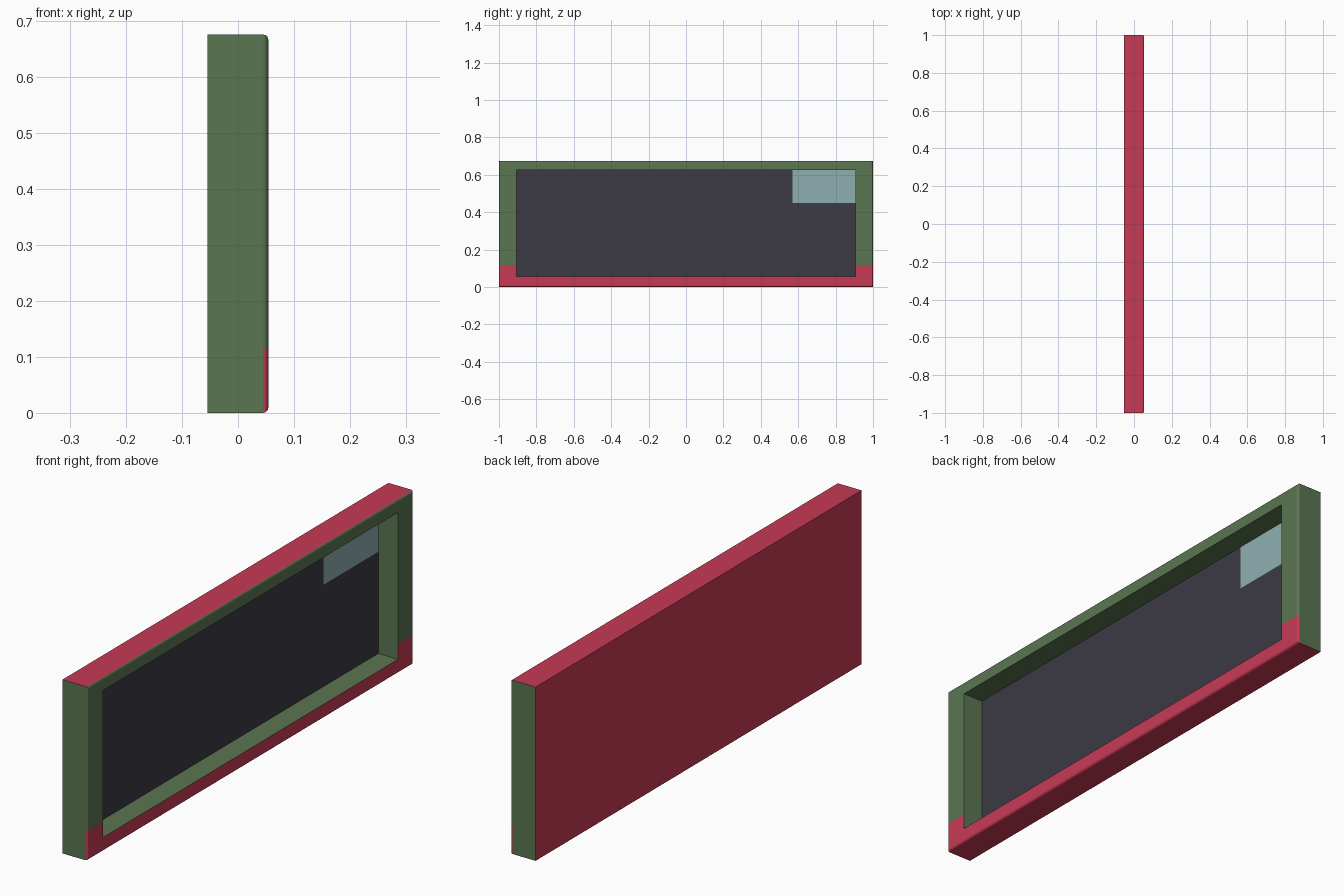
import bpy, bmesh
from mathutils import Vector

if "Cube" in bpy.data.objects:
    bpy.data.objects.remove(bpy.data.objects["Cube"])

X0, X1, H = -0.054, 0.054, 0.675      # back, front, height
SCREEN_X = -0.031                     # depth of the recessed screen
OY, OZ0, OZ1 = 0.905, 0.055, 0.625    # opening
BAND_Z = 0.115                        # top of the red lower band


def lin(c):
    c /= 255
    return c / 12.92 if c <= 0.04045 else ((c + 0.055) / 1.055) ** 2.4


def material(name, r, g, b):
    m = bpy.data.materials.new(name)
    m.diffuse_color = (lin(r), lin(g), lin(b), 1)
    m.use_nodes = True
    m.node_tree.nodes["Principled BSDF"].inputs["Base Color"].default_value = m.diffuse_color
    return m


green = material("green", 91, 118, 81)
red = material("red", 200, 58, 86)
dark = material("dark_glass", 60, 58, 68)
pale = material("pale_blue", 142, 176, 176)


def make_object(name, bm, mats):
    me = bpy.data.meshes.new(name)
    bm.to_mesh(me)
    bm.free()
    for m in mats:
        me.materials.append(m)
    ob = bpy.data.objects.new(name, me)
    bpy.context.collection.objects.link(ob)
    return ob


# Casing: box with rounded front rim and a deep rectangular recess
bm = bmesh.new()
bmesh.ops.create_cube(bm, size=1)
for v in bm.verts:
    v.co = Vector((X1 if v.co.x > 0 else X0, v.co.y * 2, H if v.co.z > 0 else 0))
rim = [e for e in bm.edges if all(v.co.x > 0 for v in e.verts)]
bmesh.ops.bevel(bm, geom=rim, offset=0.009, segments=3, profile=0.5, affect='EDGES')
bm.normal_update()
front = max((f for f in bm.faces if f.normal.x > 0.99), key=lambda f: f.calc_area())
bmesh.ops.inset_individual(bm, faces=[front], thickness=0.04)
for v in front.verts:
    v.co.y = OY if v.co.y > 0 else -OY
    v.co.z = OZ1 if v.co.z > H / 2 else OZ0
floor = bmesh.ops.extrude_discrete_faces(bm, faces=[front])["faces"][0]
for v in floor.verts:
    v.co.x = SCREEN_X
bmesh.ops.delete(bm, geom=[floor], context='FACES_ONLY')
bmesh.ops.bisect_plane(bm, geom=bm.verts[:] + bm.edges[:] + bm.faces[:],
                       plane_co=(0, 0, BAND_Z), plane_no=(0, 0, 1))
bm.normal_update()
# Red on back, top, bottom and lower front band; green elsewhere
for f in bm.faces:
    c, n = f.calc_center_median(), f.normal
    outer_cap = abs(n.z) > 0.9 and (c.z < 0.01 or c.z > H - 0.01)
    band = n.x > 0.2 and c.z < BAND_Z
    f.material_index = int(n.x < -0.9 or outer_cap or band)
make_object("casing", bm, [green, red])

# Screen: dark panel with a pale block in the upper corner
bm = bmesh.new()
ys, zs = (-OY, 0.57, OY), (OZ0, 0.45, OZ1)
grid = [[bm.verts.new((SCREEN_X, y, z)) for z in zs] for y in ys]
for i in range(2):
    for j in range(2):
        f = bm.faces.new((grid[i][j], grid[i + 1][j], grid[i + 1][j + 1], grid[i][j + 1]))
        f.material_index = int(i == 1 and j == 1)
make_object("screen", bm, [dark, pale])
